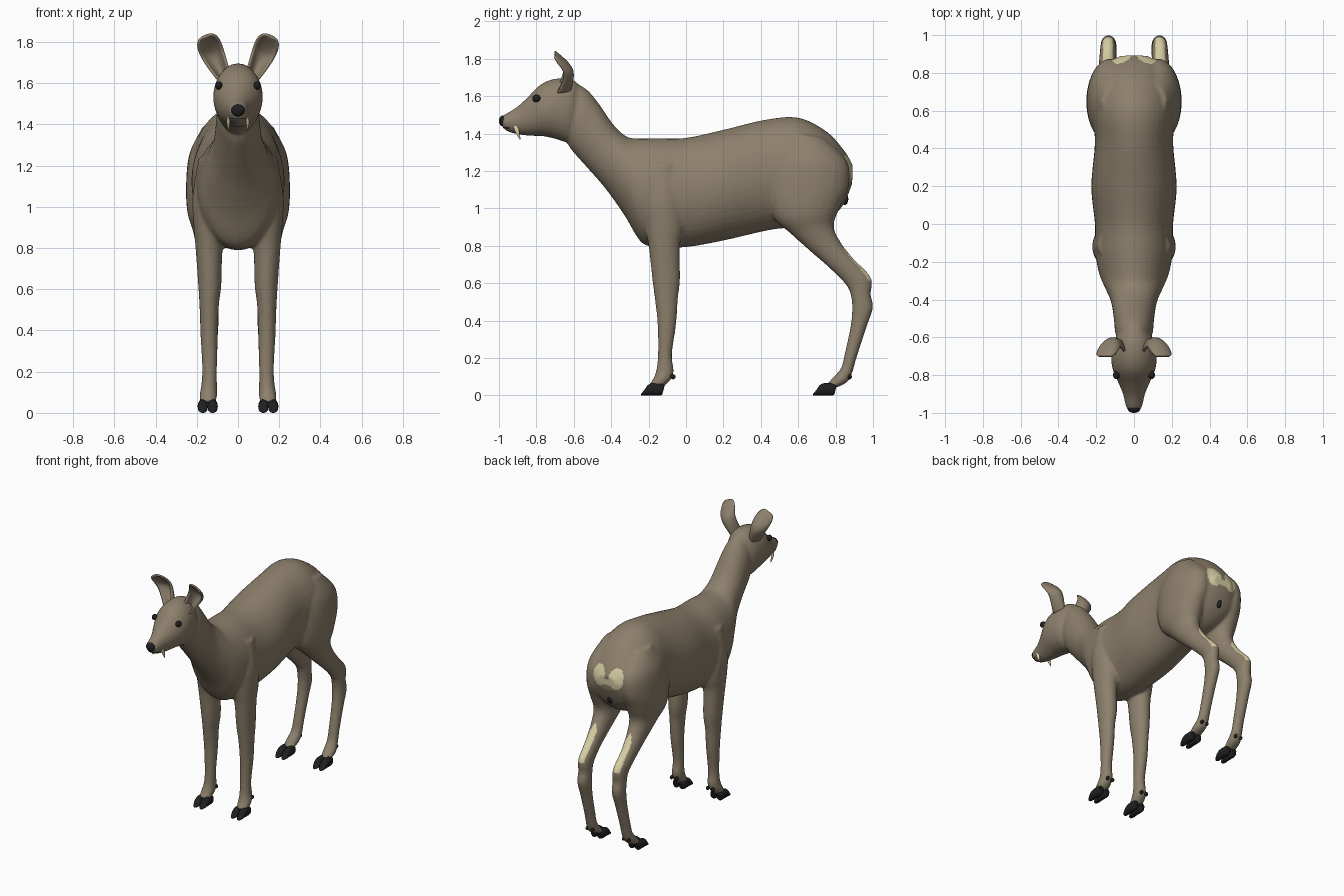
import bpy, bmesh, math
from mathutils import Vector

if "Cube" in bpy.data.objects:
    bpy.data.objects.remove(bpy.data.objects["Cube"])

# ---- materials
def mat(name, rgb):
    m = bpy.data.materials.new(name)
    m.diffuse_color = (*rgb, 1)
    m.use_nodes = True
    m.node_tree.nodes["Principled BSDF"].inputs["Base Color"].default_value = m.diffuse_color
    return m

FUR = mat("brown fur", (0.265, 0.215, 0.15))
CREAM = mat("cream fur", (0.68, 0.62, 0.37))
DARK = mat("black horn", (0.014, 0.014, 0.015))

# ---- helpers
def catmull(rows, sub):
    out, n = [], len(rows)
    for i in range(n - 1):
        a, b, c, d = (rows[max(i - 1, 0)], rows[i], rows[i + 1], rows[min(i + 2, n - 1)])
        for k in range(sub):
            t = k / sub
            out.append([0.5 * (2 * q + (r - p) * t + (2 * p - 5 * q + 4 * r - s) * t * t
                               + (3 * q - p - 3 * r + s) * t ** 3)
                        for p, q, r, s in zip(a, b, c, d)])
    return out + [list(rows[-1])]

def loft(bm, rows, side=1, seg=28, sub=5):
    """Rows: y,z of one edge, y,z of opposite edge, centre x, half width."""
    rings = []
    for ya, za, yb, zb, cx, rx in catmull(rows, sub):
        ring = []
        for k in range(seg):
            a = 2 * math.pi * k / seg
            c = math.cos(a) / 2
            ring.append(bm.verts.new((side * (cx + rx * math.sin(a)),
                                      (ya + yb) / 2 + c * (ya - yb),
                                      (za + zb) / 2 + c * (za - zb))))
        rings.append(ring)
    for r0, r1 in zip(rings, rings[1:]):
        for k in range(seg):
            j = (k + 1) % seg
            bm.faces.new((r0[k], r0[j], r1[j], r1[k]))
    bm.faces.new(rings[0])
    bm.faces.new(rings[-1])

def finish(name, bm, *mats, angle=50):
    bmesh.ops.recalc_face_normals(bm, faces=bm.faces[:])
    me = bpy.data.meshes.new(name)
    bm.to_mesh(me)
    bm.free()
    ob = bpy.data.objects.new(name, me)
    bpy.context.scene.collection.objects.link(ob)
    for m in mats:
        me.materials.append(m)
    bpy.ops.object.select_all(action='DESELECT')
    ob.select_set(True)
    bpy.context.view_layer.objects.active = ob
    bpy.ops.object.shade_smooth_by_angle(angle=math.radians(angle))
    return ob

def ball(name, loc, scale, m):
    bm = bmesh.new()
    bmesh.ops.create_uvsphere(bm, u_segments=20, v_segments=12, radius=1)
    for v in bm.verts:
        v.co = Vector([c * s + l for c, s, l in zip(v.co, scale, loc)])
    return finish(name, bm, m)

# ---- body: torso + neck, head, legs, fused into one skin
torso = [(.892, 1.23, .888, 1.13, 0, .07), (.845, 1.31, .835, 1.01, 0, .16),
         (.75, 1.412, .74, .93, 0, .20), (.6, 1.485, .6, .9, 0, .222),
         (.42, 1.473, .45, .885, 0, .207), (.2, 1.42, .2, .828, 0, .226),
         (0, 1.377, 0, .793, 0, .207), (-.15, 1.375, -.15, .793, 0, .205),
         (-.28, 1.375, -.24, .82, 0, .185), (-.33, 1.392, -.33, .965, 0, .157),
         (-.39, 1.45, -.43, 1.105, 0, .122), (-.47, 1.565, -.53, 1.22, 0, .107),
         (-.53, 1.635, -.61, 1.31, 0, .1), (-.59, 1.67, -.64, 1.36, 0, .085)]
head = [(-.55, 1.63, -.56, 1.42, 0, .05), (-.605, 1.688, -.62, 1.355, 0, .105),
        (-.70, 1.693, -.70, 1.372, 0, .12), (-.78, 1.66, -.76, 1.385, 0, .113),
        (-.85, 1.59, -.83, 1.388, 0, .083), (-.91, 1.538, -.89, 1.394, 0, .058),
        (-.96, 1.508, -.95, 1.41, 0, .046), (-.988, 1.49, -.98, 1.432, 0, .034)]
front_leg = [(-.19, 1.24, -.04, 1.24, .11, .08), (-.23, 1.05, -.01, 1.05, .12, .1),
             (-.22, .9, -.01, .9, .13, .085), (-.2, .8, -.033, .8, .14, .066),
             (-.18, .62, -.032, .62, .137, .056), (-.167, .52, -.043, .52, .14, .047),
             (-.152, .38, -.053, .38, .14, .042), (-.15, .22, -.075, .22, .138, .036),
             (-.158, .14, -.066, .13, .14, .038), (-.175, .09, -.085, .08, .144, .043),
             (-.2, .055, -.13, .04, .146, .037)]
hind_leg = [(.56, 1.40, .74, 1.38, .10, .07), (.46, 1.27, .86, 1.25, .12, .115),
            (.43, 1.1, .87, 1.12, .13, .122), (.47, .95, .82, 1.0, .14, .106),
            (.56, .865, .79, .91, .14, .08), (.66, .775, .82, .83, .14, .062),
            (.78, .67, .89, .737, .14, .048), (.86, .585, .988, .632, .136, .043),
            (.884, .52, .988, .54, .135, .042), (.888, .45, 1.0, .47, .135, .042),
            (.878, .36, .967, .37, .136, .038), (.848, .22, .913, .205, .138, .036),
            (.828, .145, .887, .115, .14, .038), (.785, .095, .86, .07, .144, .042),
            (.75, .055, .80, .04, .146, .037)]
bm = bmesh.new()
loft(bm, torso, seg=40)
loft(bm, head)
for s in (-1, 1):
    loft(bm, front_leg, s)
    loft(bm, hind_leg, s)
body = finish("body", bm)
rm = body.modifiers.new("fuse", 'REMESH')
rm.mode = 'VOXEL'
rm.voxel_size = 0.01
sm = body.modifiers.new("soften", 'SMOOTH')
sm.factor = 0.5
sm.iterations = 4
dg = bpy.context.evaluated_depsgraph_get()
skin = bpy.data.meshes.new_from_object(body.evaluated_get(dg))
body.modifiers.clear()
body.data = skin
skin.materials.clear()
skin.materials.append(FUR)
skin.materials.append(CREAM)

# cream rump patches and hock stripes
for p in skin.polygons:
    p.use_smooth = True
    x, y, z = abs(p.center.x), p.center.y, p.center.z
    lobe = ((x - .065) / .05) ** 2 + ((z - 1.215) / .07) ** 2 < 1
    bridge = x < .05 and 1.165 < z < 1.205
    rump = y > .8 and p.normal.y > .2 and (lobe or bridge)
    stripe = (y > .79 and .615 < z < .83 and p.normal.y > .3
              and abs(x - .138) < .026 * min(1, (.84 - z) / .06))
    p.material_index = 1 if rump or stripe else 0

# ---- ears: curved leaves
for s, side in ((-1, "left"), (1, "right")):
    bm = bmesh.new()
    spine = catmull([(.07, -.62, 1.63), (.122, -.61, 1.74), (.158, -.70, 1.83)], 8)
    rows = []
    for i, c in enumerate(spine):
        t = i / (len(spine) - 1)
        w = (.028 + .055 * t) * math.sqrt(max(1 - t ** 3, .01))
        d = .095 * (1 - t) ** .7
        row = []
        for k in range(13):
            a = -1.3 + 2.6 * k / 12
            u = w * math.sin(a) / math.sin(1.3)
            row.append(bm.verts.new((s * (c[0] + .92 * u), c[1] - d * (1 - math.cos(a)),
                                     c[2] - .39 * u)))
        rows.append(row)
    for r0, r1 in zip(rows, rows[1:]):
        for k in range(12):
            bm.faces.new((r0[k], r0[k + 1], r1[k + 1], r1[k]))
    ear = finish(side + "_ear", bm, FUR)
    so = ear.modifiers.new("thickness", 'SOLIDIFY')
    so.thickness = .012
    so.offset = 0

    # eye and tusk
    ball(side + "_eye", (s * .093, -.80, 1.588), (.018, .022, .02), DARK)
    bm = bmesh.new()
    loft(bm, [(-.925, 1.44, -.895, 1.44, .043, .009), (-.912, 1.405, -.89, 1.405, .047, .008),
              (-.888, 1.367, -.884, 1.367, .045, .002)], s, 12)
    finish(side + "_tusk", bm, CREAM)

    # cloven hooves and dewclaws
    for dy, leg in ((0, "front"), (.92, "hind")):
        bm = bmesh.new()
        for dx in (-.024, .024):
            cx = .147 + dx
            loft(bm, [(-.115 + dy, .05, -.125 + dy, .012, cx, .016),
                      (-.135 + dy, .066, -.135 + dy, 0, cx, .023),
                      (-.195 + dy, .062, -.195 + dy, 0, cx, .025),
                      (-.222 + dy, .03, -.225 + dy, 0, cx, .021),
                      (-.24 + dy, .01, -.24 + dy, 0, cx, .01)], s, 16, 3)
        for v in bm.verts:
            v.co.z = max(v.co.z, 0)
        finish(side + "_" + leg + "_hoof", bm, DARK)
        claw_y = -.07 if dy == 0 else .873
        for dx in (-.02, .02):
            ball(side + "_" + leg + "_dewclaw", (s * (.142 + dx), claw_y, .1),
                 (.011, .014, .014), DARK)

# ---- nose, mouth line, under-tail spot
ball("nose", (0, -.978, 1.468), (.034, .022, .03), DARK)
ball("mouth", (0, -.935, 1.43), (.042, .046, .004), DARK)
ball("under_tail", (0, .848, 1.05), (.018, .02, .032), DARK)
